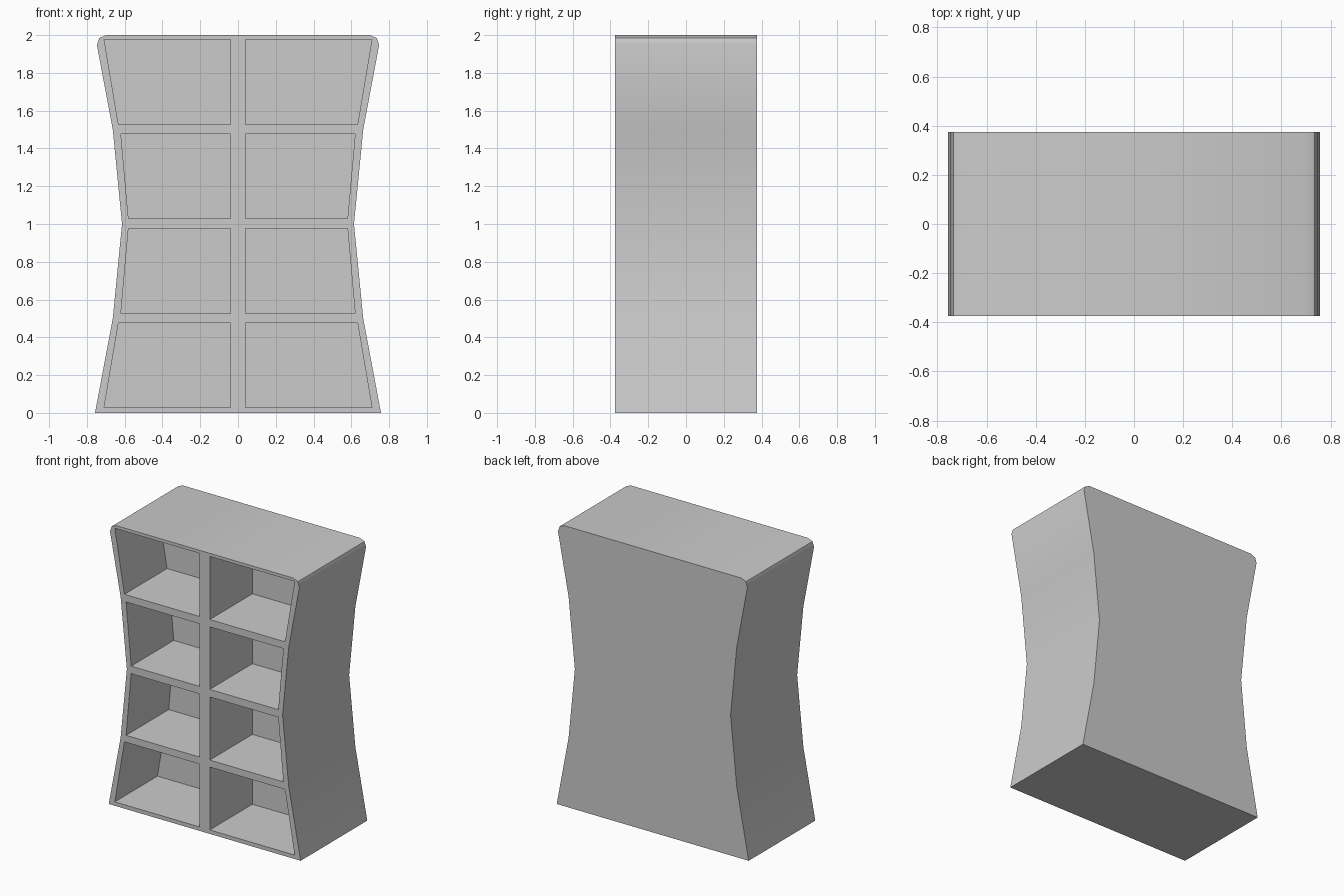
import bpy, bmesh

if "Cube" in bpy.data.objects:
    bpy.data.objects.remove(bpy.data.objects["Cube"])


def prisms(name, outlines, y0, y1):
    """One object made of front (x, z) outlines extruded from y0 to y1."""
    bm = bmesh.new()
    for pts in outlines:
        face = bm.faces.new([bm.verts.new((x, y0, z)) for x, z in pts])
        ext = bmesh.ops.extrude_face_region(bm, geom=[face], use_keep_orig=True)
        verts = [v for v in ext["geom"] if isinstance(v, bmesh.types.BMVert)]
        bmesh.ops.translate(bm, verts=verts, vec=(0, y1 - y0, 0))
    bmesh.ops.recalc_face_normals(bm, faces=bm.faces)
    mesh = bpy.data.meshes.new(name)
    bm.to_mesh(mesh)
    bm.free()
    obj = bpy.data.objects.new(name, mesh)
    bpy.context.collection.objects.link(obj)
    return obj


# Waisted cabinet body with rounded top corners
side = [(0.757, 0), (0.663, 0.5), (0.614, 1.0), (0.663, 1.5),
        (0.747, 1.947), (0.735, 1.984), (0.698, 2.0)]
outline = side + [(-x, z) for x, z in reversed(side)]
body = prisms("shelf_cabinet", [outline], -0.375, 0.375)

# Compartments: bottom z, top z, outer x at bottom, outer x at top
rows = [(0.028, 0.476, 0.709, 0.633), (0.526, 0.976, 0.620, 0.580),
        (1.030, 1.476, 0.580, 0.620), (1.528, 1.978, 0.633, 0.709)]
cells = [[(s * 0.04, z0), (s * x0, z0), (s * x1, z1), (s * 0.04, z1)]
         for z0, z1, x0, x1 in rows for s in (1, -1)]
cutter = prisms("compartment_cutter", cells, -0.5, 0.105)
cutter.hide_render = True

# Cut the compartments out of the front
mod = body.modifiers.new("compartments", "BOOLEAN")
mod.operation = "DIFFERENCE"
mod.solver = "EXACT"
mod.object = cutter
bpy.context.view_layer.objects.active = body
body.select_set(True)
bpy.ops.object.modifier_apply(modifier=mod.name)
bpy.data.objects.remove(cutter)

# Smooth side curves, crisp corners
bpy.ops.object.shade_smooth_by_angle(angle=0.52)
